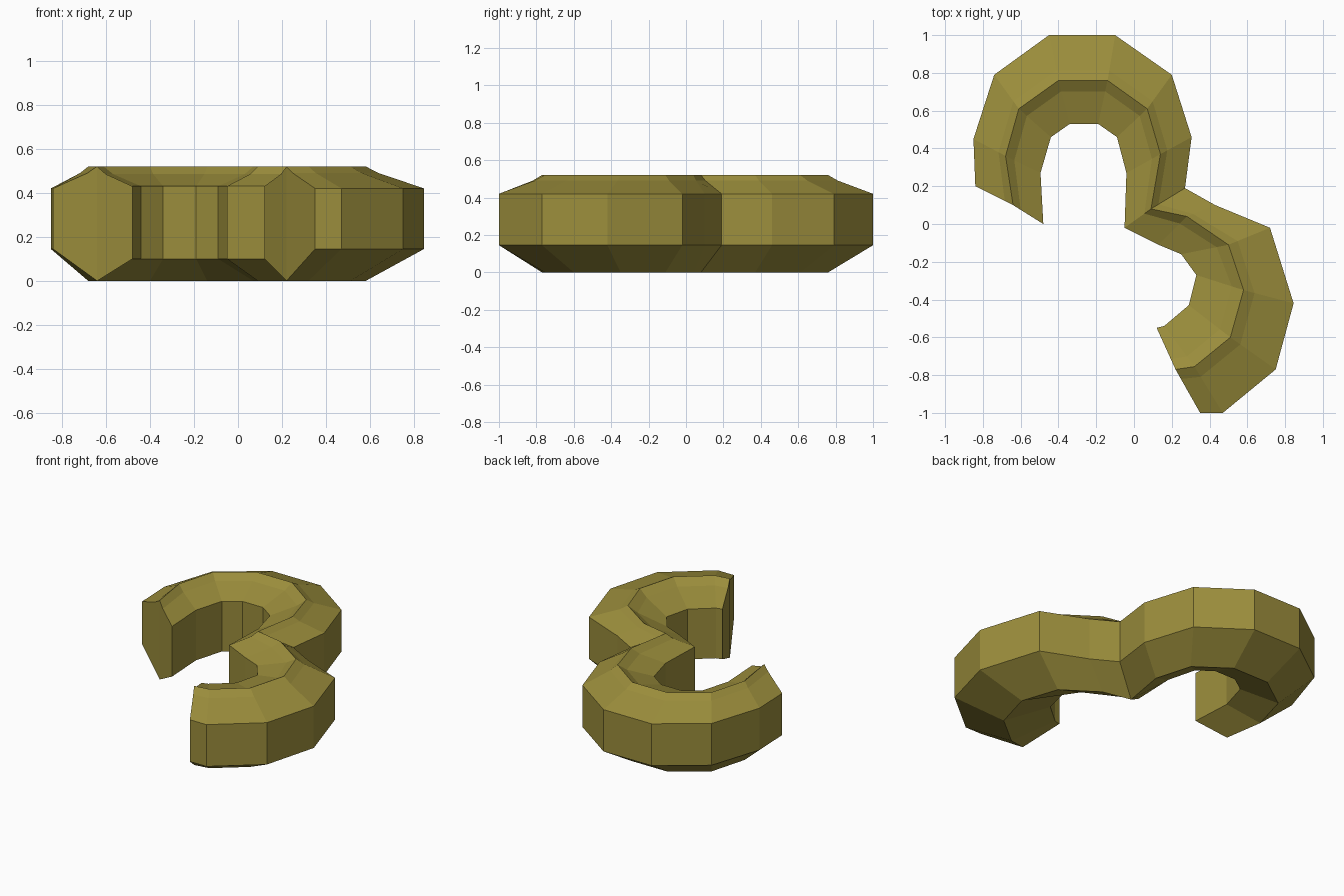
import bpy, bmesh
from mathutils import Vector

if "Cube" in bpy.data.objects:
    bpy.data.objects.remove(bpy.data.objects["Cube"])

# Stations along the S path: (outer edge), (crest), (inner edge) in plan
UPPER = [
    ((-0.84, 0.20), (-0.64, 0.10), (-0.48, 0.00)),
    ((-0.85, 0.45), (-0.68, 0.36), (-0.495, 0.27)),
    ((-0.74, 0.79), (-0.61, 0.61), (-0.44, 0.46)),
    ((-0.45, 1.00), (-0.40, 0.76), (-0.34, 0.53)),
    ((-0.10, 1.00), (-0.14, 0.76), (-0.19, 0.53)),
    ((0.20, 0.79), (0.07, 0.61), (-0.09, 0.46)),
    ((0.305, 0.46), (0.14, 0.37), (-0.04, 0.27)),
    ((0.27, 0.19), (0.09, 0.08), (-0.05, -0.02)),
]
LOWER = [
    ((0.43, 0.10), (0.28, 0.04), (0.13, -0.11)),
    ((0.72, -0.02), (0.50, -0.11), (0.25, -0.16)),
    ((0.845, -0.42), (0.58, -0.35), (0.33, -0.27)),
    ((0.75, -0.77), (0.51, -0.60), (0.29, -0.43)),
    ((0.47, -1.00), (0.32, -0.755), (0.16, -0.54)),
    ((0.35, -1.00), (0.22, -0.77), (0.12, -0.55)),
]


def section(outer, crest, inner):
    """Flattened hexagon with a small shoulder beside each crest."""
    o, c, i = (Vector(p) for p in (outer, crest, inner))
    so, si = c.lerp(o, 0.22), c.lerp(i, 0.25)
    return [(*o, 0.145), (*o, 0.42), (*so, 0.49), (*c, 0.52), (*si, 0.485),
            (*i, 0.43), (*i, 0.10), (*c, 0.0)]


# Curved body: skin the sections and cap both ends
bm = bmesh.new()
rings = [[bm.verts.new(p) for p in section(*s)] for s in UPPER + LOWER]
for a, b in zip(rings, rings[1:]):
    n = len(a)
    for k in range(n):
        bm.faces.new((a[k], a[(k + 1) % n], b[(k + 1) % n], b[k]))
for r in (rings[0], rings[-1]):
    # each cap folds along its crest line
    bm.faces.new((r[7], r[0], r[1], r[2], r[3]))
    bm.faces.new((r[3], r[4], r[5], r[6], r[7]))
bmesh.ops.recalc_face_normals(bm, faces=bm.faces)
mesh = bpy.data.meshes.new("curved_body")
bm.to_mesh(mesh)
bm.free()
body = bpy.data.objects.new("curved_body", mesh)
bpy.context.collection.objects.link(body)

# Olive colour
mat = bpy.data.materials.new("olive")
mat.diffuse_color = (0.33, 0.27, 0.045, 1)
mat.use_nodes = True
mat.node_tree.nodes["Principled BSDF"].inputs["Base Color"].default_value = mat.diffuse_color
mesh.materials.append(mat)
